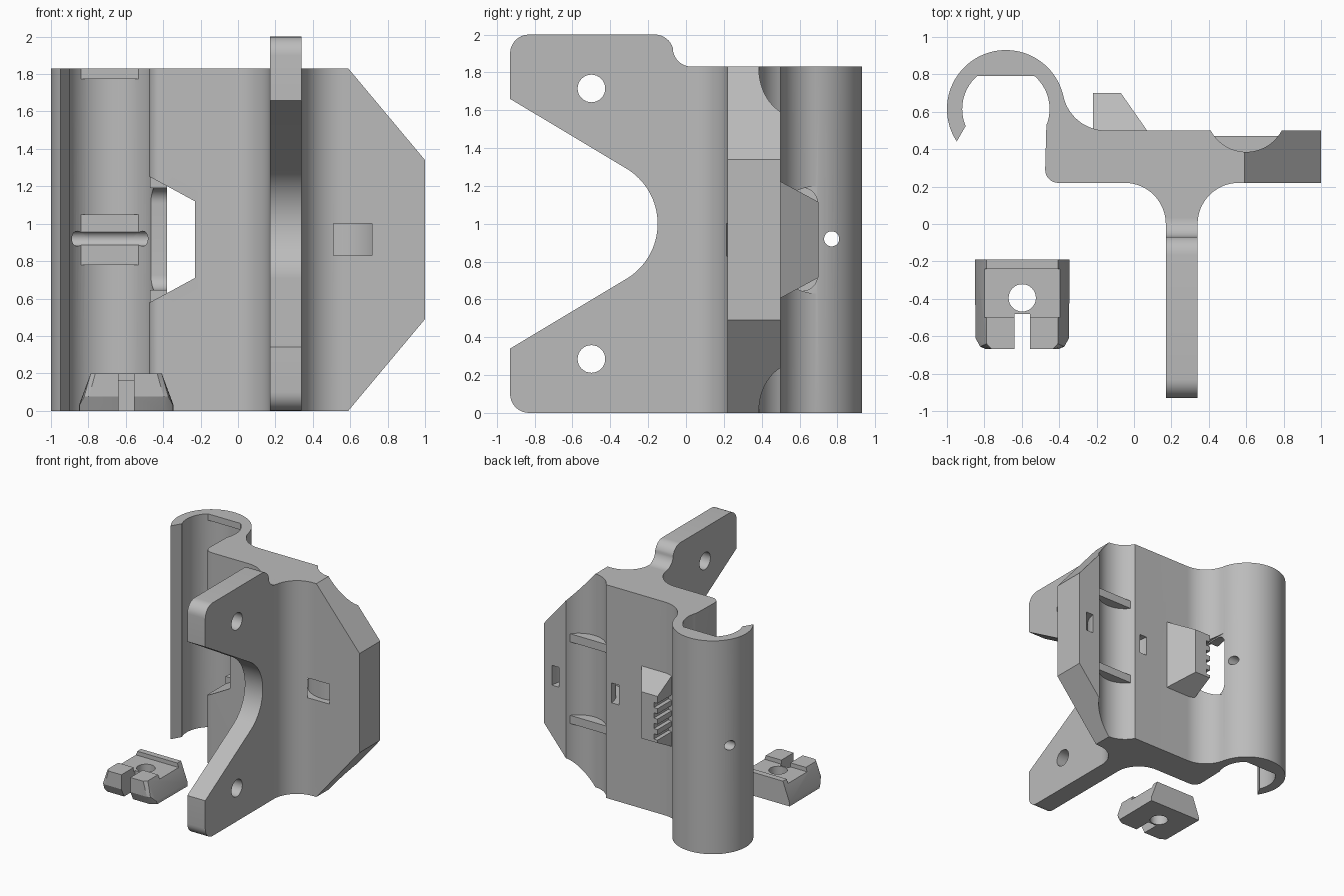
import bpy, bmesh
from math import cos, sin, radians

if "Cube" in bpy.data.objects:
    bpy.data.objects.remove(bpy.data.objects["Cube"], do_unlink=True)

grey = bpy.data.materials.new("plain grey")
grey.use_nodes = True
grey.diffuse_color = (0.5, 0.5, 0.5, 1)
grey.node_tree.nodes["Principled BSDF"].inputs["Base Color"].default_value = (0.5, 0.5, 0.5, 1)

H = 1.83             # height of the extruded bracket
MID = H / 2
CLIP = (-0.685, 0.615)


def arc(c, r, a, b, n=16):
    """Points on an arc from angle a to b, in degrees."""
    steps = [radians(a + (b - a) * i / n) for i in range(n + 1)]
    return [(c[0] + r * cos(t), c[1] + r * sin(t)) for t in steps]


def add_object(name, bm):
    bmesh.ops.recalc_face_normals(bm, faces=bm.faces)
    mesh = bpy.data.meshes.new(name)
    bm.to_mesh(mesh)
    bm.free()
    mesh.materials.append(grey)
    ob = bpy.data.objects.new(name, mesh)
    bpy.context.collection.objects.link(ob)
    return ob


def prism(name, pts, lo, hi, axis="z"):
    """Extrude a closed 2D profile along an axis."""
    place = {"x": lambda a, b, t: (t, a, b),
             "y": lambda a, b, t: (a, t, b),
             "z": lambda a, b, t: (a, b, t)}[axis]
    bm = bmesh.new()
    low = [bm.verts.new(place(a, b, lo)) for a, b in pts]
    high = [bm.verts.new(place(a, b, hi)) for a, b in pts]
    bm.faces.new(low)
    bm.faces.new(high)
    for i in range(len(pts)):
        j = (i + 1) % len(pts)
        bm.faces.new((low[i], low[j], high[j], high[i]))
    return add_object(name, bm)


def hull(name, pts):
    bm = bmesh.new()
    verts = [bm.verts.new(p) for p in pts]
    res = bmesh.ops.convex_hull(bm, input=verts)
    inner = [v for v in res["geom_interior"] if isinstance(v, bmesh.types.BMVert)]
    bmesh.ops.delete(bm, geom=inner, context="VERTS")
    bmesh.ops.dissolve_limit(bm, angle_limit=0.01, verts=bm.verts, edges=bm.edges)
    return add_object(name, bm)


def rect(a0, a1, b0, b1):
    return [(a0, b0), (a1, b0), (a1, b1), (a0, b1)]


def round_hole(c, r, lo, hi, axis):
    return prism("hole_cutter", arc(c, r, 0, 360, 32)[:-1], lo, hi, axis)


def cut(ob, cutters):
    """Subtract each cutter, bake the result and drop the cutters."""
    for c in cutters:
        c.hide_render = True
        m = ob.modifiers.new("cut", "BOOLEAN")
        m.operation, m.solver, m.object = "DIFFERENCE", "EXACT", c
    deps = bpy.context.evaluated_depsgraph_get()
    mesh = bpy.data.meshes.new_from_object(ob.evaluated_get(deps))
    ob.modifiers.clear()
    ob.data = mesh
    for c in cutters:
        bpy.data.objects.remove(c, do_unlink=True)


# Bracket plate with open clip, rear channel and filleted fin root
profile = (arc(CLIP, 0.315, 213.5, 12.4, 48)
           + arc((-0.15, 0.733), 0.233, 192.4, 270)
           + arc((0.6, 0.6), 0.2145, 207.8, 332.2, 24)
           + [(1, 0.5), (1, 0.22)]
           + arc((0.56, 0), 0.22, 90, 180)
           + arc((-0.05, 0), 0.22, 0, 90)
           + arc((-0.405, 0.29), 0.07, 270, 180, 8)
           + arc(CLIP, 0.2335, -22, 203, 40))
bracket = prism("bracket_plate", profile, 0, H)

cutters = []
# Sloped outer corners
corner = [(0.548, 1.88), (1.042, 1.29), (1.1, 1.95)]
cutters.append(prism("corner_cutter", corner, 0, 1, "y"))
cutters.append(prism("corner_cutter", [(x, H - z) for x, z in corner], 0, 1, "y"))
# Curved strap passage behind the channel
ring = arc((0.605, 0.52), 0.32, 180, 360, 32) + arc((0.605, 0.52), 0.25, 360, 180, 32)
cutters.append(prism("strap_cutter", ring, 0.83, 1.0))


# Window between clip and plate
def window(x, y):
    half = 0.335 - (x + 0.47) * 0.54
    return [(x, half + MID), (-0.23, 0.205 + MID), (-0.23, MID - 0.205), (x, MID - half)]


cutters.append(prism("window_cutter", window(-0.49, 0), 0.1, 0.5, "y"))
cutters.append(prism("window_cutter", window(-0.38, 0), 0.2, 0.75, "y"))
opening = ([(0.45, 0.645), (0.615, 0.645)] + arc((0.615, 0.725), 0.08, -90, 0, 8)[1:]
           + arc((0.615, 1.11), 0.08, 0, 90, 8) + [(0.45, 1.19)])
cutters.append(prism("opening_cutter", opening, -0.56, -0.36, "x"))
# Cross hole through the clip
cutters.append(round_hole((0.77, 0.92), 0.04, -1.1, -0.3, "x"))
cut(bracket, cutters)

# Flat pads inside the clip
pad_shape = [(-0.842, 0.79), (-0.528, 0.79), (-0.56, 0.87), (-0.685, 0.9), (-0.81, 0.87)]
pads = [prism(n, pad_shape, lo, hi) for n, lo, hi in
        (("clip_pad_top", H - 0.055, H), ("clip_pad_bottom", 0, 0.055), ("clip_pad_middle", 0.78, 1.05))]
cut(pads[2], [round_hole((0.77, 0.92), 0.04, -1.1, -0.3, "x")])

# Ribs across the rear channel
rib_shape = [(0.43, 0.47), (0.77, 0.47), (0.72, 0.38), (0.48, 0.38)]
ribs = [prism("channel_rib_" + n, rib_shape, z, z + 0.07) for n, z in (("upper", 1.23), ("lower", 0.53))]

# Forked fin
fin_shape = ([(-0.93, 0.34)] + arc((-0.49, 1.0), 0.34, -60, 60, 32) + [(-0.93, 1.66)]
             + arc((-0.83, 1.9), 0.1, 180, 90, 8)
             + arc((-0.165, 1.9), 0.1, 90, 15, 8)
             + arc((0.03, 1.93), 0.1, 190, 270, 8)
             + [(0.15, H), (0.15, 0)]
             + arc((-0.83, 0.1), 0.1, 270, 180, 8))
fin = prism("forked_fin", fin_shape, 0.17, 0.34, "x")
cut(fin, [round_hole((-0.5, z), 0.073, 0, 0.5, "x") for z in (0.285, 1.715)])

# Toothed wedge block on the back
block = hull("toothed_block", [(x, y, MID + s * h) for s in (-1, 1) for x, y, h in
             ((-0.22, 0.45, 0.335), (0.105, 0.45, 0.335), (-0.22, 0.7, 0.2), (-0.07, 0.7, 0.2))])
cut(block, [prism("tooth_cutter", rect(-0.3, -0.185, z, z + 0.045), 0.5, 0.8, "y")
            for z in (0.74, 0.83, 0.92, 1.01)])

# Loose slotted nut in front
nut = hull("slotted_nut", [(-0.5975 + s * dx, y, z) for s in (-1, 1) for dx, y, z in
           ((0.253, -0.19, 0), (0.253, -0.19, 0.03), (0.25, -0.6, 0), (0.25, -0.61, 0.03),
            (0.2, -0.63, 0), (0.2, -0.667, 0.075), (0.225, -0.655, 0.075),
            (0.19, -0.19, 0.2), (0.19, -0.64, 0.2), (0.165, -0.667, 0.2))])
cut(nut, [prism("recess_cutter", rect(-0.5, -0.24, 0.165, 0.3), -1, -0.2, "x"),
          prism("slot_cutter", rect(-0.64, -0.555, -0.8, -0.48), -0.1, 0.3),
          round_hole((-0.5975, -0.395), 0.073, -0.1, 0.3, "z")])

# Smooth curved faces, keep edges crisp
bpy.ops.object.select_all(action="DESELECT")
for ob in [bracket, fin, block, nut] + pads + ribs:
    ob.select_set(True)
bpy.context.view_layer.objects.active = bracket
bpy.ops.object.shade_smooth_by_angle(angle=radians(25))
